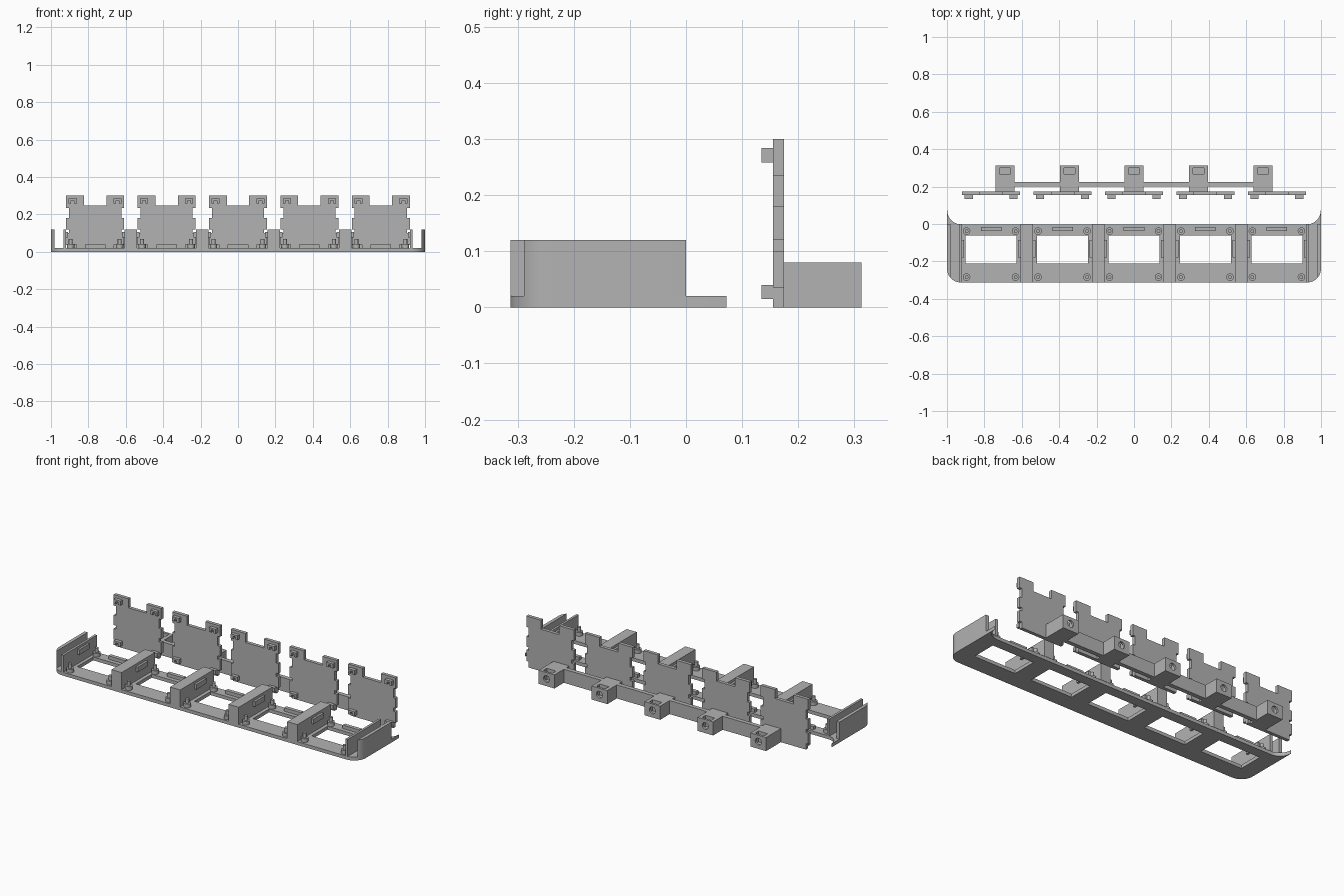
import bpy, bmesh
from math import sin, cos, pi, radians
from mathutils import Matrix

old = bpy.data.objects.get("Cube")
if old:
    bpy.data.objects.remove(old, do_unlink=True)

grey = bpy.data.materials.new("plain grey")
grey.use_nodes = True
colour = (0.45, 0.45, 0.45, 1)
grey.diffuse_color = colour
grey.node_tree.nodes["Principled BSDF"].inputs["Base Color"].default_value = colour


def finish(name, bm):
    bmesh.ops.recalc_face_normals(bm, faces=bm.faces[:])
    mesh = bpy.data.meshes.new(name)
    bm.to_mesh(mesh)
    bm.free()
    mesh.materials.append(grey)
    ob = bpy.data.objects.new(name, mesh)
    bpy.context.scene.collection.objects.link(ob)
    return ob


def add_box(bm, x, y, z):
    """Add a box given as three (low, high) ranges."""
    size = [b - a for a, b in (x, y, z)]
    mid = [(a + b) / 2 for a, b in (x, y, z)]
    bmesh.ops.create_cube(bm, size=1, matrix=Matrix.Translation(mid) @ Matrix.Diagonal((*size, 1)))


def boxes(name, *ranges):
    bm = bmesh.new()
    for r in ranges:
        add_box(bm, *r)
    return finish(name, bm)


def extrude(name, points, axis, low, high):
    """Extrude a 2D outline along y (x,z outline) or z (x,y outline)."""
    place = (lambda a, b: (a, low, b)) if axis == "y" else (lambda a, b: (a, b, low))
    bm = bmesh.new()
    face = bm.faces.new([bm.verts.new(place(*p)) for p in points])
    new = bmesh.ops.extrude_face_region(bm, geom=[face])["geom"]
    shift = (0, high - low, 0) if axis == "y" else (0, 0, high - low)
    bmesh.ops.translate(bm, vec=shift, verts=[v for v in new if isinstance(v, bmesh.types.BMVert)])
    return finish(name, bm)


def cut(ob, cutter):
    cutter.hide_render = True
    mod = ob.modifiers.new("cut", "BOOLEAN")
    mod.operation, mod.solver, mod.object = "DIFFERENCE", "EXACT", cutter
    bpy.context.view_layer.objects.active = ob
    bpy.ops.object.modifier_apply(modifier=mod.name)
    bpy.data.objects.remove(cutter, do_unlink=True)


def arc(cx, cy, r, start, end, n=12):
    steps = [radians(start + (end - start) * i / n) for i in range(n + 1)]
    return [(cx + r * cos(a), cy + r * sin(a)) for a in steps]


def smooth(ob):
    bpy.ops.object.select_all(action="DESELECT")
    ob.select_set(True)
    bpy.context.view_layer.objects.active = ob
    bpy.ops.object.shade_smooth_by_angle(angle=radians(30))


def flip(points):
    return [(-x, y) for x, y in reversed(points)]


PITCH = 0.382
BAYS = [i * PITCH for i in range(-2, 3)]
FRONT, FLOOR, TOP = -0.313, 0.02, 0.12

# Floor tray: rounded front corners and flared rear tips
corner = arc(0.925, FRONT + 0.075, 0.075, -90, 0)
tip = arc(0.925, 0.072, 0.0735, 0, -90)
right_half = corner + [(1, 0.072)] + tip
floor = extrude("floor_tray", right_half + flip(right_half), "z", 0, FLOOR)

# Window openings in the floor
cut(floor, boxes("window_cutter", *[((c - 0.137, c + 0.137), (-0.21, -0.062), (-0.1, 0.1))
                                    for c in BAYS]))
smooth(floor)

# Outer end walls follow the rounded corners
wall = [p for p in corner if p[0] > 0.98]
wall = [(0.98, -0.289)] + wall + [(1, 0), (0.98, 0)]
smooth(extrude("left_end_wall", wall, "z", FLOOR, TOP))
smooth(extrude("right_end_wall", flip(wall), "z", FLOOR, TOP))

# Inner end walls and bay dividers, with guide ribs on the bay sides
for side, label in ((1, "left"), (-1, "right")):
    def span(a, b):
        return tuple(sorted((a * side, b * side)))
    boxes(label + "_inner_wall",
          (span(0.92, 0.934), (FRONT, 0), (FLOOR, TOP)),
          (span(0.908, 0.92), (-0.18, -0.085), (0.075, 0.105)))

for i in range(4):
    x = (i - 1.5) * PITCH
    parts = [((x - 0.033, x + 0.033), (FRONT, 0), (FLOOR, TOP))]
    for s in (-1, 1):
        ribs = sorted((x + s * 0.033, x + s * 0.046))
        parts.append((ribs, (-0.18, -0.085), (0.075, 0.105)))
    boxes("bay_divider", *parts)

# Stepped mounting pegs and rear stop in each bay
for c in BAYS:
    bm = bmesh.new()
    for dx in (-0.131, 0.131):
        for y in (-0.038, -0.284):
            for r, z in ((0.02, 0.042), (0.01, 0.068)):
                h = z - FLOOR
                bmesh.ops.create_cone(bm, cap_ends=True, segments=20, radius1=r, radius2=r, depth=h,
                                      matrix=Matrix.Translation((c + dx, y, FLOOR + h / 2)))
    smooth(finish("mounting_pegs", bm))
    boxes("rear_stop", ((c - 0.055, c + 0.055), (-0.038, -0.016), (FLOOR, 0.04)))

# Upright back panels with notched sides and open top centre
half = [(0.14, 0), (0.14, 0.035), (0.155, 0.035), (0.155, 0.1), (0.14, 0.1), (0.14, 0.12),
        (0.155, 0.12), (0.155, 0.18), (0.14, 0.18), (0.14, 0.235), (0.155, 0.235),
        (0.155, 0.3), (0.06, 0.3), (0.06, 0.247)]
for c in BAYS:
    outline = [(c + x, z) for x, z in half + flip(half)]
    extrude("back_panel", outline, "y", 0.155, 0.175)
    # U-shaped clips near the corners
    parts = []
    for dx in (-0.12, 0.12):
        x = c + dx
        for low, high in ((0.258, 0.284), (0.015, 0.04)):
            for s in (-1, 1):
                post = sorted((x + s * 0.008, x + s * 0.022))
                parts.append((post, (0.135, 0.155), (low, high)))
            parts.append(((x - 0.008, x + 0.008), (0.135, 0.155), (high - 0.01, high)))
    boxes("panel_clips", *parts)

# Rear rail joining the mounting blocks
BLOCKS = [i * 0.345 for i in range(-2, 3)]
boxes("rear_rail", *[((a + 0.051, b - 0.051), (0.2, 0.225), (0, 0.08))
                     for a, b in zip(BLOCKS, BLOCKS[1:])])

# Mounting blocks with a nut pocket on top and a bolt hole behind
block = boxes("mounting_block", ((-0.051, 0.051), (0.175, 0.313), (0, 0.08)))
cut(block, boxes("pocket_cutter", ((-0.03, 0.03), (0.268, 0.3), (0.015, 0.1))))
bm = bmesh.new()
bmesh.ops.create_cone(bm, cap_ends=True, segments=24, radius1=0.02, radius2=0.02, depth=0.1,
                      matrix=Matrix.Translation((0, 0.29, 0.042)) @ Matrix.Rotation(pi / 2, 4, "X"))
cut(block, finish("bolt_cutter", bm))
smooth(block)
for x in BLOCKS:
    if x:
        twin = block.copy()
        twin.location.x = x
        bpy.context.scene.collection.objects.link(twin)
